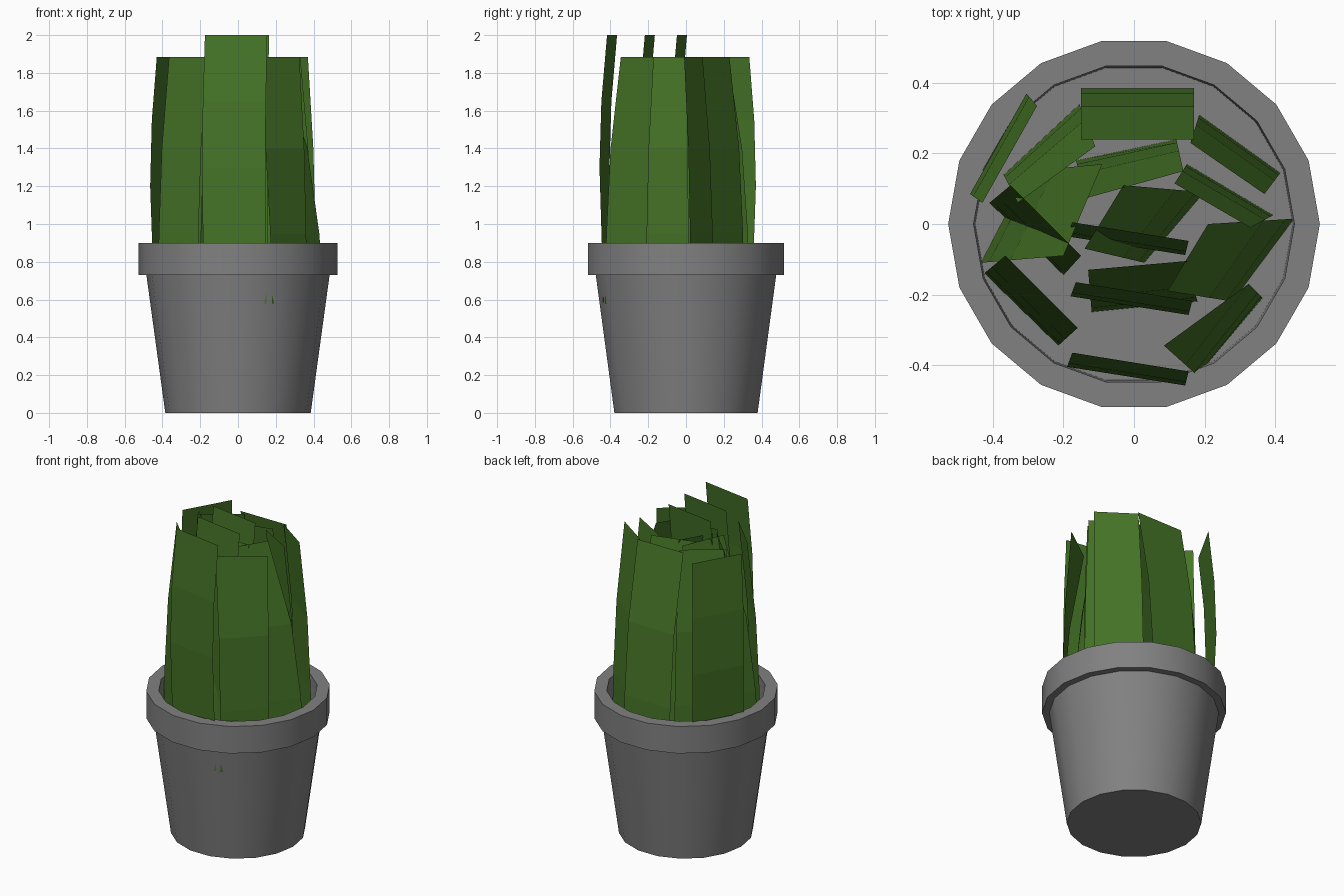
import bpy
import bmesh
from math import cos, sin, tau, radians
from mathutils import Vector

cube = bpy.data.objects.get("Cube")
if cube:
    bpy.data.objects.remove(cube, do_unlink=True)


def material(name, rgb):
    mat = bpy.data.materials.new(name)
    mat.use_nodes = True
    mat.diffuse_color = (*rgb, 1)
    mat.node_tree.nodes["Principled BSDF"].inputs["Base Color"].default_value = (*rgb, 1)
    return mat


GREY = material("grey clay", (0.22, 0.22, 0.22))
GREEN = material("leaf green", (0.06, 0.175, 0.02))


def finish(bm, name, mat):
    mesh = bpy.data.meshes.new(name)
    bm.to_mesh(mesh)
    bm.free()
    mesh.materials.append(mat)
    obj = bpy.data.objects.new(name, mesh)
    bpy.context.collection.objects.link(obj)
    return obj


def lathe(name, profile, mat, sides=18):
    """Turn (radius, height) points about z and cap both ends."""
    bm = bmesh.new()
    rings = [[bm.verts.new((r * cos(tau * i / sides), r * sin(tau * i / sides), z))
              for i in range(sides)] for r, z in profile]
    for low, high in zip(rings, rings[1:]):
        for i in range(sides):
            j = (i + 1) % sides
            bm.faces.new((low[i], low[j], high[j], high[i]))
    bm.faces.new(rings[0][::-1])
    bm.faces.new(rings[-1])
    bmesh.ops.recalc_face_normals(bm, faces=bm.faces)
    return finish(bm, name, mat)


def leaf(name, top_a, top_b, out_a, out_b, levels):
    """Bent sheet: each level is (height, how far it leans from outer to top edge)."""
    bm = bmesh.new()
    rows = []
    for z, lean in levels:
        ends = (Vector(out).lerp(Vector(top), lean)
                for out, top in ((out_a, top_a), (out_b, top_b)))
        rows.append([bm.verts.new((p.x, p.y, z)) for p in ends])
    for low, high in zip(rows, rows[1:]):
        bm.faces.new((low[0], low[1], high[1], high[0]))
    # the outer side of each sheet faces away from its lean
    outward = Vector((*out_a, 0)) - Vector((*top_a, 0))
    bm.normal_update()
    if sum(f.normal.dot(outward) for f in bm.faces) < 0:
        bmesh.ops.reverse_faces(bm, faces=bm.faces)
    return finish(bm, name, GREEN)


# Pot with an overhanging rim and a sunken floor
pot = lathe("pot", [(0.385, 0), (0.485, 0.73), (0.527, 0.73), (0.527, 0.9),
                    (0.455, 0.9), (0.45, 0.6)], GREY)
bpy.context.view_layer.objects.active = pot
pot.select_set(True)
bpy.ops.object.shade_smooth_by_angle(angle=radians(30))

# Bend profiles: upright bowed leaves, and leaves leaning steadily inward
TALL = [(0.58, 0.5), (0.9, 0.3), (1.3, 0), (1.65, 0.25), (2.0, 1)]
BOWED = [(0.58, 0.5), (0.9, 0.3), (1.2, 0), (1.55, 0.25), (1.885, 1)]
LEANING = [(0.58, 0), (0.95, 0.1), (1.4, 0.36), (1.885, 1)]

# Three tall parallel leaves
for label, x, y in (("front", 0, -0.39), ("middle", 0.01, -0.19), ("centre", 0, -0.02)):
    leaf(label + "_tall_leaf", (x - 0.175, y + 0.025), (x + 0.155, y - 0.028),
         (x - 0.19, y - 0.015), (x + 0.145, y - 0.068), TALL)

# Outer ring
leaf("back_left_bowed_leaf", (-.43, .06), (-.275, .335), (-.465, .085), (-.305, .37), BOWED)
leaf("back_leaf", (-.15, .24), (.17, .24), (-.15, .385), (.17, .385), LEANING)
leaf("side_front_leaf", (-.365, -.09), (-.16, -.295), (-.425, -.14), (-.215, -.345), LEANING)
leaf("front_corner_leaf", (.085, -.345), (.325, -.17), (.18, -.43), (.365, -.21), LEANING)
leaf("back_corner_leaf", (.16, .23), (.37, .085), (.185, .31), (.415, .145), LEANING)
leaf("side_leaf", (.095, -.19), (.21, 0), (.28, -.22), (.455, .015), LEANING)

# Inner leaves
leaf("inner_side_leaf", (.115, .115), (.33, -.01), (.15, .17), (.395, .025), LEANING)
leaf("core_leaf", (-.14, -.07), (-.03, .11), (.03, -.11), (.2, .09), LEANING)
leaf("inner_front_leaf", (-.13, -.13), (.15, -.105), (-.12, -.25), (.18, -.22), LEANING)
leaf("inner_wide_leaf", (-.2, -.09), (-.09, .17), (-.435, -.11), (-.3, .15), LEANING)
leaf("inner_back_side_leaf", (-.33, .06), (-.11, .22), (-.37, .14), (-.155, .34), LEANING)
leaf("inner_back_leaf", (-.13, .075), (.14, .15), (-.165, .18), (.12, .24), LEANING)
leaf("inner_corner_leaf", (-.35, .11), (-.15, -.09), (-.41, .06), (-.2, -.145), LEANING)
